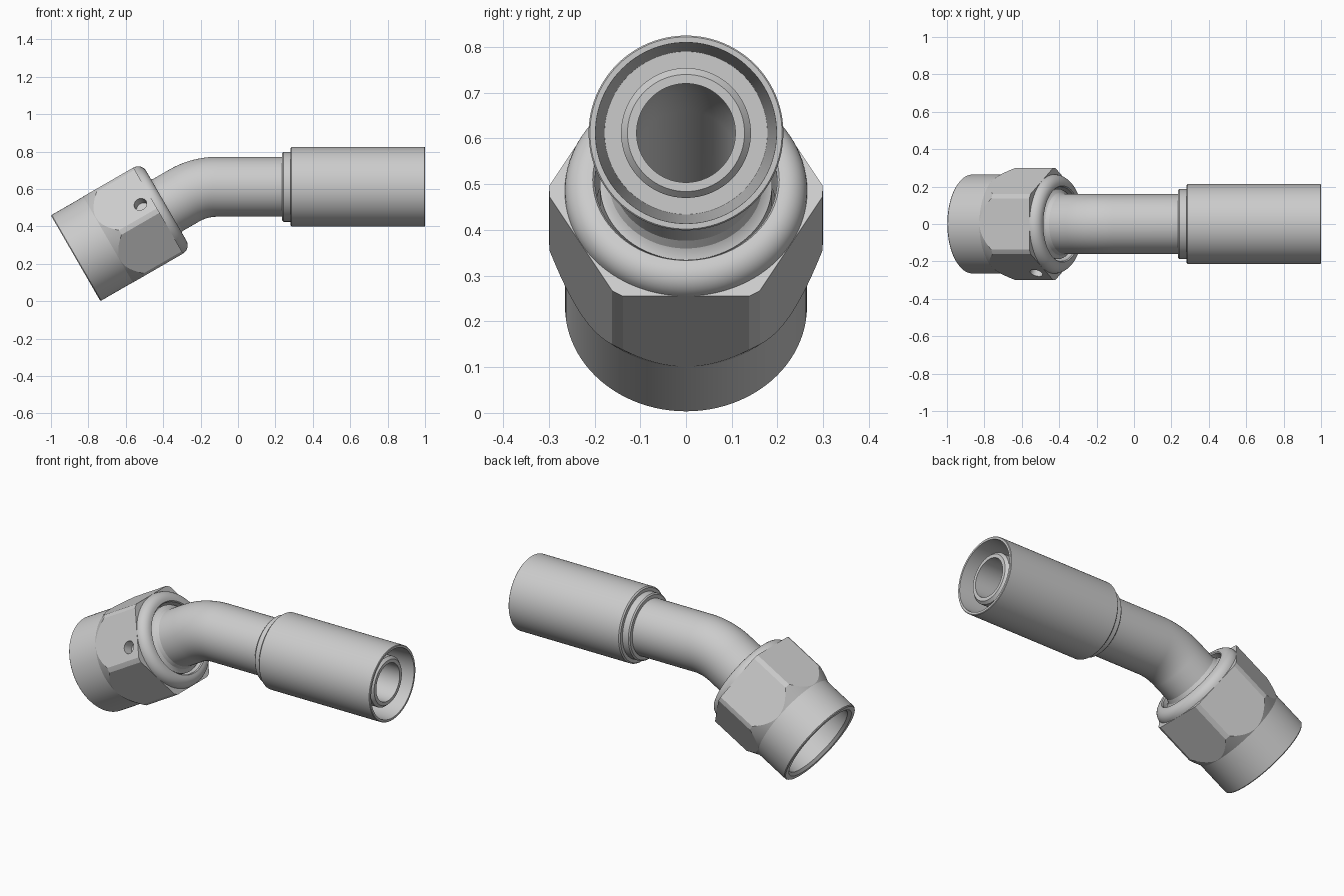
import bpy, bmesh, math
from mathutils import Vector, Matrix

if "Cube" in bpy.data.objects:
    bpy.data.objects.remove(bpy.data.objects["Cube"], do_unlink=True)

steel = bpy.data.materials.new("zinc_steel")
steel.use_nodes = True
colour = (0.6, 0.6, 0.6, 1)
steel.diffuse_color = colour
steel.node_tree.nodes["Principled BSDF"].inputs["Base Color"].default_value = colour

TILT = math.radians(30)        # bend between nut and hose end
NUT = Vector((-0.868, 0, 0.23))  # centre of the nut mouth
AXIS_Z = 0.612                 # height of the straight run
BEND_X = -0.206
BEND_R = 0.35
TUBE_R = 0.16
BORE_R = 0.108
FLAT = 0.2655                  # half the width across the nut flats


def direction(a):
    return Vector((math.cos(a), 0, math.sin(a)))


def up(a):
    return Vector((-math.sin(a), 0, math.cos(a)))


def nut_side(s, r):
    return NUT + direction(TILT) * s, TILT, r


def hose_side(x, r):
    return Vector((x, 0, AXIS_Z)), 0, r


def new_object(name, bm):
    bmesh.ops.recalc_face_normals(bm, faces=bm.faces)
    mesh = bpy.data.meshes.new(name)
    bm.to_mesh(mesh)
    bm.free()
    obj = bpy.data.objects.new(name, mesh)
    bpy.context.collection.objects.link(obj)
    mesh.materials.append(steel)
    return obj


def turned(name, stations, segments=96):
    """Closed loop of (centre, tilt, radius) rings joined into a solid."""
    bm = bmesh.new()
    rings = []
    for centre, a, r in stations:
        ring = []
        for i in range(segments):
            t = math.tau * i / segments
            ring.append(bm.verts.new(centre + r * (up(a) * math.cos(t) + Vector((0, math.sin(t), 0)))))
        rings.append(ring)
    for k, ring in enumerate(rings):
        after = rings[(k + 1) % len(rings)]
        for i in range(segments):
            j = (i + 1) % segments
            bm.faces.new((ring[i], ring[j], after[j], after[i]))
    return new_object(name, bm)


def prism(name, sides, radius, start, axis, side, length):
    """Capped prism from start along axis, first corner toward side."""
    other = axis.cross(side)
    bm = bmesh.new()
    ends = []
    for d in (0, length):
        ends.append([bm.verts.new(start + axis * d + radius * (
            side * math.cos(math.tau * i / sides) + other * math.sin(math.tau * i / sides)))
            for i in range(sides)])
    bm.faces.new(ends[0])
    bm.faces.new(ends[1])
    for i in range(sides):
        j = (i + 1) % sides
        bm.faces.new((ends[0][i], ends[0][j], ends[1][j], ends[1][i]))
    return new_object(name, bm)


def select_only(obj):
    bpy.ops.object.select_all(action='DESELECT')
    obj.select_set(True)
    bpy.context.view_layer.objects.active = obj


def cut(obj, cutter, operation):
    cutter.hide_render = True
    mod = obj.modifiers.new("cut", 'BOOLEAN')
    mod.operation = operation
    mod.solver = 'EXACT'
    mod.object = cutter
    select_only(obj)
    bpy.ops.object.modifier_apply(modifier=mod.name)
    bpy.data.objects.remove(cutter, do_unlink=True)


def smooth(obj):
    select_only(obj)
    bpy.ops.object.shade_smooth_by_angle(angle=math.radians(20))


# Swivel nut: turned blank with a rounded back, then six flats
blank = [(0, 0.235), (0, 0.26), (0.005, 0.2645), (0.2, 0.2645), (0.275, 0.299),
         (0.51, 0.299), (0.51, 0.265)]
for i in range(1, 9):
    t = math.pi / 2 * i / 8
    blank.append((0.51 + 0.05 * math.sin(t), 0.215 + 0.05 * math.cos(t)))
blank += [(0.56, 0.204), (0.554, 0.199), (0.41, 0.199), (0.38, 0.22), (0.015, 0.22)]
nut = turned("swivel_nut", [nut_side(s, r) for s, r in blank])
axis = direction(TILT)
hexagon = prism("hex_cutter", 6, FLAT / math.cos(math.pi / 6), NUT - axis * 0.1,
                axis, Vector((0, 1, 0)), 0.8)
cut(nut, hexagon, 'INTERSECT')

# Small blind hole drilled into the upper front flat
normal = up(TILT) * 0.5 - Vector((0, 1, 0)) * math.cos(math.pi / 6)
across = axis.cross(normal)
if across.dot(up(TILT)) > 0:
    across = -across
spot = NUT + axis * 0.444 + normal * FLAT + across * 0.065
drill = prism("hole_cutter", 32, 0.035, spot + normal * 0.05, -normal, axis, 0.105)
cut(nut, drill, 'DIFFERENCE')
smooth(nut)

# Bent tube: seat nose and shoulder, bend, then the inner hose insert
reach = BEND_R * math.tan(TILT / 2)
corner = Vector((BEND_X, 0, AXIS_Z))
arc_centre = corner + Vector((reach, 0, -BEND_R))


def bend(r, steps=20):
    out = []
    for i in range(steps + 1):
        a = TILT * (1 - i / steps)
        out.append((arc_centre + up(a) * BEND_R, a, r))
    return out


tube = [nut_side(s, r) for s, r in
        [(0.2, BORE_R), (0.2, 0.14), (0.29, 0.188), (0.535, 0.188),
         (0.54, 0.178), (0.55, 0.168), (0.57, TUBE_R)]]
tube += bend(TUBE_R)
tube += [hose_side(x, r) for x, r in
         [(0.3, TUBE_R), (0.3, 0.142), (0.955, 0.142), (0.97, 0.128), (0.97, BORE_R)]]
tube += bend(BORE_R)[::-1]
smooth(turned("bent_tube", tube))

# Crimp ferrule with its collar and open hose socket
ferrule = [(0.235, 0.15), (0.235, 0.18), (0.242, 0.187), (0.28, 0.187), (0.28, 0.206),
           (0.287, 0.213), (0.997, 0.213), (1, 0.21), (1, 0.198), (0.4, 0.178), (0.4, 0.13)]
smooth(turned("crimp_ferrule", [hose_side(x, r) for x, r in ferrule]))
